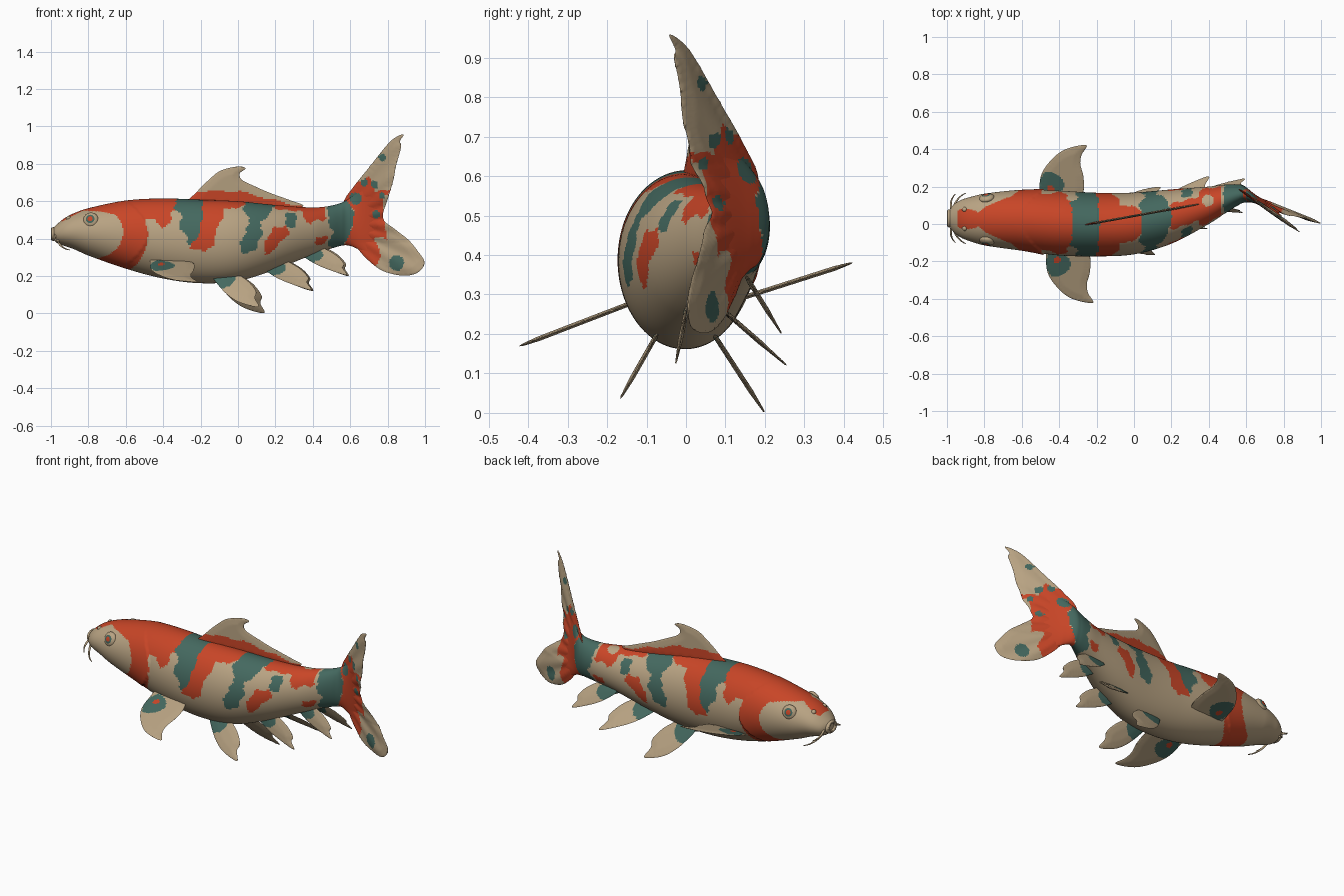
import bpy, bmesh, math
from mathutils import Vector

if "Cube" in bpy.data.objects:
    bpy.data.objects.remove(bpy.data.objects["Cube"])


def material(name, rgb):
    m = bpy.data.materials.new(name)
    m.diffuse_color = (*rgb, 1)
    m.use_nodes = True
    m.node_tree.nodes["Principled BSDF"].inputs["Base Color"].default_value = m.diffuse_color
    return m


MATS = [material("cream", (0.48, 0.365, 0.225)),
        material("orange red", (0.58, 0.06, 0.02)),
        material("dark teal", (0.058, 0.14, 0.115))]
CREAM, RED, TEAL = 0, 1, 2


def finish(name, bm, angle=40):
    me = bpy.data.meshes.new(name)
    bmesh.ops.recalc_face_normals(bm, faces=bm.faces)
    bm.to_mesh(me)
    bm.free()
    for m in MATS:
        me.materials.append(m)
    me.polygons.foreach_set("use_smooth", [True] * len(me.polygons))
    me.set_sharp_from_angle(angle=math.radians(angle))
    ob = bpy.data.objects.new(name, me)
    bpy.context.collection.objects.link(ob)
    return ob


def inside(poly, x, z):
    hit = False
    for (x1, z1), (x2, z2) in zip(poly, poly[1:] + poly[:1]):
        if (z1 > z) != (z2 > z) and x < (x2 - x1) * (z - z1) / (z2 - z1) + x1:
            hit = not hit
    return hit


def near(x, z, cx, cz, r):
    return math.hypot(x - cx, z - cz) < r


def cubic(p0, p1, p2, p3, t):
    return 0.5 * (2 * p1 + (p2 - p0) * t + (2 * p0 - 5 * p1 + 4 * p2 - p3) * t * t
                  + (3 * p1 - p0 - 3 * p2 + p3) * t ** 3)


# ---- body: x, top, bottom, centre y, half width
STATIONS = [(-.99, .455, .40, .03, .035), (-.97, .475, .378, .03, .068), (-.93, .508, .362, .028, .098),
            (-.88, .535, .345, .026, .117), (-.8, .563, .31, .024, .138), (-.6, .604, .24, .02, .162),
            (-.4, .615, .187, .005, .173), (-.2, .608, .162, -.003, .17), (0, .60, .174, .003, .165),
            (.2, .58, .235, .04, .145), (.4, .567, .315, .1, .1), (.5, .577, .348, .138, .073),
            (.58, .605, .365, .157, .048), (.65, .66, .34, .125, .022), (.74, .73, .285, .06, .004)]


def section(x):
    i = max(k for k in range(len(STATIONS) - 1) if STATIONS[k][0] <= x + 1e-9)
    a, b = STATIONS[i], STATIONS[i + 1]
    p, n = STATIONS[max(i - 1, 0)], STATIONS[min(i + 2, len(STATIONS) - 1)]
    h = b[0] - a[0]
    t = (x - a[0]) / h
    out = []
    for k in range(1, 5):
        m0 = (b[k] - p[k]) / (b[0] - p[0]) * h
        m1 = (n[k] - a[k]) / (n[0] - a[0]) * h
        out.append((2 * t**3 - 3 * t * t + 1) * a[k] + (t**3 - 2 * t * t + t) * m0
                   + (3 * t * t - 2 * t**3) * b[k] + (t**3 - t * t) * m1)
    return out


# painted patches as side outlines (x, z)
RED_PATCHES = [
    [(-.945, .7), (-.945, .49), (-.91, .507), (-.885, .522), (-.83, .55), (-.74, .545), (-.655, .53), (-.625, .49),
     (-.61, .43), (-.635, .36), (-.68, .32), (-.76, .29), (-.74, .24), (-.645, .2), (-.54, .26), (-.495, .34),
     (-.48, .43), (-.497, .5), (-.46, .51), (-.4, .46), (-.355, .48), (-.365, .535), (-.325, .565), (-.325, .7)],
    [(-.19, .7), (.06, .7), (.05, .595), (0, .56), (-.07, .565), (-.09, .49), (-.125, .44), (-.12, .37),
     (-.18, .335), (-.26, .35), (-.25, .38), (-.2, .45)],
    [(.14, .35), (.155, .405), (.195, .46), (.265, .465), (.275, .417), (.22, .38), (.195, .34), (.14, .31)],
    [(.2, .7), (.49, .7), (.46, .49), (.425, .51), (.395, .475), (.345, .51), (.345, .545), (.2, .56)],
    [(.42, .41), (.48, .41), (.47, .37), (.42, .37)]]
TEAL_PATCHES = [
    [(-.335, .7), (-.185, .7), (-.19, .53), (-.2, .46), (-.225, .38), (-.26, .37), (-.275, .42), (-.31, .44),
     (-.305, .53), (-.335, .56)],
    [(.06, .7), (.2, .7), (.2, .57), (.125, .49), (.13, .42), (.09, .34), (.03, .315), (.01, .34),
     (.025, .41), (.065, .48), (.03, .55)],
    [(.25, .53), (.31, .545), (.31, .46), (.26, .46)],
    [(.49, .7), (.57, .7), (.585, .6), (.62, .55), (.615, .47), (.59, .41), (.55, .33), (.48, .36),
     (.505, .44), (.48, .5)]]
TAIL_RED = [(.5, .7), (.66, .71), (.71, .73), (.74, .65), (.82, .665), (.78, .62), (.775, .53), (.8, .40),
            (.73, .41), (.77, .3), (.74, .26), (.5, .3)]
TAIL_SPOTS = [(.775, .835, .02), (.735, .69, .02), (.68, .70, .02), (.63, .615, .033), (.74, .53, .02),
              (.85, .27, .04), (.775, .63, .016)]


def tail_colour(x, z):
    if any(near(x, z, *s) for s in TAIL_SPOTS):
        return TEAL
    return RED if inside(TAIL_RED, x, z + .006 * math.sin(80 * x)) else CREAM


def tail_y(x, z):
    t = min(max((z - .38) / .25, 0), 1)
    return .16 - (.4 + .3 * t) * (x - .6)


def body_colour(x, y, z):
    if x > .5 and not inside(TEAL_PATCHES[3], x, z):
        return tail_colour(x, z) if x > .55 else CREAM
    if near(x, y, .395, .125, .032) and z > .54:
        return CREAM
    if x > -.47:
        x += .005 * math.sin(70 * z) + .003 * math.sin(170 * z)
        z += .004 * math.sin(90 * x)
    if any(inside(p, x, z) for p in TEAL_PATCHES):
        return TEAL
    return RED if any(inside(p, x, z) for p in RED_PATCHES) else CREAM


bm = bmesh.new()
rings, N = [], 128
for i in range(221):
    x = -.99 + 1.73 * i / 220
    top, bot, cy, hw = section(x)
    ring = []
    for j in range(N):
        a = 2 * math.pi * j / N
        z = (top + bot) / 2 + (top - bot) / 2 * math.sin(a)
        gill = -.48 - 4 * (z - .43) ** 2                      # gill cover edge
        lift = 1 + (.045 * math.exp((x - gill) / .06) if x < gill else 0)
        blend = min(max((x - .56) / .08, 0), 1)               # flows into the twisted tail
        y = cy * (1 - blend) + tail_y(x, z) * blend
        ring.append(bm.verts.new((x, y + hw * lift * math.cos(a), z)))
    rings.append(ring)
for r, s in zip(rings, rings[1:]):
    for j in range(N):
        k = (j + 1) % N
        f = bm.faces.new((r[j], r[k], s[k], s[j]))
        f.material_index = body_colour(*f.calc_center_median())
bm.faces.new(rings[0])
bm.faces.new(rings[-1]).material_index = RED
finish("body", bm, 60)


# ---- fins: smooth flat outline, cut into a fine grid, coloured, bent into place, thinned to the rim
def fin(name, outline, place, colour, thick=.012, step=.009):
    n, pts = len(outline), []
    for i in range(n):
        q = [outline[(i + k) % n] for k in (-1, 0, 1, 2)]
        pts += [tuple(cubic(*(v[c] for v in q), t / 5) for c in (0, 1)) for t in range(5)]
    bm = bmesh.new()
    vs = [bm.verts.new((a, b, 0)) for a, b in pts]
    es = [bm.edges.new((vs[i - 1], vs[i])) for i in range(len(vs))]
    bmesh.ops.triangle_fill(bm, edges=es, use_beauty=True)
    for axis in (0, 1):
        lo, hi = min(p[axis] for p in pts), max(p[axis] for p in pts)
        normal = Vector((1 - axis, axis, 0))
        for k in range(1, int((hi - lo) / step) + 1):
            bmesh.ops.bisect_plane(bm, geom=bm.verts[:] + bm.edges[:] + bm.faces[:],
                                   plane_co=normal * (lo + k * step), plane_no=normal)
    bmesh.ops.remove_doubles(bm, verts=bm.verts, dist=.0004)
    for f in bm.faces:
        c = f.calc_center_median()
        f.material_index = colour(c.x, c.y)
    half = {}
    for v in bm.verts:
        d = 0 if v.is_boundary else min(math.hypot(v.co.x - a, v.co.y - b) for a, b in pts)
        half[v] = thick / 2 * min(1, .25 + d / .05) if d else 0
    for v in half:
        v.co = place(v.co.x, v.co.y)
    bmesh.ops.recalc_face_normals(bm, faces=bm.faces)
    bm.normal_update()
    shift = {v: v.normal * h for v, h in half.items()}
    twin = bmesh.ops.duplicate(bm, geom=bm.verts[:] + bm.edges[:] + bm.faces[:])["vert_map"]
    for v, s in shift.items():
        twin[v].co = v.co - s
        v.co += s
    rim = [w for v, h in half.items() if h == 0 for w in (v, twin[v])]
    bmesh.ops.remove_doubles(bm, verts=rim, dist=.00005)
    return finish(name, bm)


# dorsal fin
fin("dorsal_fin",
    [(-.26, .585), (-.22, .65), (-.15, .72), (-.09, .765), (0, .786), (.04, .775), (.01, .75), (.02, .715),
     (.09, .68), (.17, .645), (.28, .605), (.35, .575), (.25, .55), (0, .57)],
    lambda x, z: (x, .105 * (x + .26) / .58 - .004, z),
    lambda x, z: RED if z < .655 - .25 * max(x, 0) + .005 * math.sin(40 * x) else CREAM)

# tail fin
fin("tail_fin",
    [(.56, .58), (.62, .68), (.70, .78), (.80, .905), (.85, .946), (.886, .957), (.865, .92), (.872, .89),
     (.845, .79), (.83, .71), (.80, .61), (.775, .51), (.84, .45), (.91, .395), (.96, .335), (.997, .275),
     (.97, .225), (.91, .203), (.84, .208), (.76, .235), (.68, .30), (.61, .38), (.56, .40)],
    lambda x, z: (x, tail_y(x, z) + .003 * math.sin(math.atan2(z - .49, x - .5) * 26)
                  * min(max((x - .6) * 8, 0), 1), z),
    tail_colour, .016)

# pectoral fins
PECTORAL = [(-.49, .09), (-.505, .17), (-.495, .265), (-.44, .345), (-.365, .40), (-.255, .422), (-.28, .37),
            (-.287, .32), (-.27, .25), (-.275, .16), (-.35, .09)]


def pectoral_colour(x, y):
    if near(x, y, -.445, .19, .018):
        return RED
    return TEAL if math.hypot((x + .44) / .065, (y - .21) / .07) < 1 + .1 * math.sin(50 * x) else CREAM


fin("pectoral_fin_left", PECTORAL, lambda x, y: (x, y, .3 + .32 * (y - .17)), pectoral_colour)
fin("pectoral_fin_right", PECTORAL, lambda x, y: (x + .035, -y, .27 - .385 * (y - .16)), pectoral_colour)

# pelvic and anal fin pairs: one outline, scaled and leaned
LOWER = [(0, 0), (.12, .28), (.33, .61), (.6, .86), (1, 1), (.92, .72), (.95, .52), (.8, .22), (.55, -.05),
         (.4, -.2), (.08, -.16)]


def lower_fin(name, x0, z0, w, h, y0, lean, rise):
    fin(name, [(u * w, (v - rise * u * (1 - u)) * h) for u, v in LOWER],
        lambda a, b: (x0 + a, y0 + lean * b, z0 - b),
        lambda a, b: TEAL if math.hypot((a / w - .2) / .3, (b / h - .08) / .34) < 1 else CREAM)


lower_fin("pelvic_fin_left", -.12, .192, .26, .19, .075, .65, 0)
lower_fin("pelvic_fin_right", -.14, .205, .25, .17, -.07, -.57, 0)
lower_fin("front_anal_fin_left", .13, .255, .27, .135, .10, 1.15, .5)
lower_fin("front_anal_fin_right", .12, .255, .27, .13, .0, -.2, .5)
lower_fin("rear_anal_fin_left", .35, .325, .24, .125, .165, .62, .5)
lower_fin("rear_anal_fin_right", .33, .325, .25, .12, .085, -.2, .5)

# ---- head details, mirrored about the head centre line
for side, s in (("left", 1), ("right", -1)):
    # eye with coloured rings around its outward axis
    bm = bmesh.new()
    bmesh.ops.create_uvsphere(bm, u_segments=32, v_segments=36, radius=1)
    for f in bm.faces:
        z = f.calc_center_median().z
        f.material_index = RED if z > .95 else TEAL if z > .82 else CREAM
    eye = finish("eye_" + side, bm, 60)
    eye.scale = (.041, .041, .022)
    eye.location = (-.787, .024 + s * .114, .5)
    eye.rotation_euler = Vector((-.2, s, .35)).to_track_quat('Z', 'Y').to_euler()
    # nostril bump
    bm = bmesh.new()
    bmesh.ops.create_uvsphere(bm, u_segments=16, v_segments=10, radius=.014)
    nostril = finish("nostril_" + side, bm, 60)
    nostril.location = (-.905, .027 + s * .05, .508)
    # barbels
    for kind, path in (("long", [(-.965, .05, .395), (-.96, .085, .37), (-.935, .12, .345), (-.9, .135, .34)]),
                       ("short", [(-.975, .05, .42), (-.985, .085, .405), (-.975, .11, .385), (-.955, .13, .38)])):
        cu = bpy.data.curves.new("barbel", 'CURVE')
        cu.dimensions = '3D'
        cu.bevel_depth, cu.bevel_resolution = .007, 3
        cu.use_fill_caps = True
        sp = cu.splines.new('NURBS')
        sp.points.add(3)
        sp.use_endpoint_u, sp.order_u = True, 4
        for k, (p, (x, y, z)) in enumerate(zip(sp.points, path)):
            p.co = (x, .03 + s * y, z, 1)
            p.radius = 1 - .22 * k
        cu.materials.append(MATS[CREAM])
        bpy.context.collection.objects.link(bpy.data.objects.new(f"{kind}_barbel_{side}", cu))

# lips
bpy.ops.mesh.primitive_torus_add(major_radius=.036, minor_radius=.013, major_segments=32, minor_segments=12,
                                 location=(-.987, .03, .425), rotation=(0, math.pi / 2, 0))
lips = bpy.context.object
lips.name = "lips"
lips.scale = (.75, 1, 1)
lips.data.materials.append(MATS[CREAM])
bpy.ops.object.shade_smooth_by_angle()
